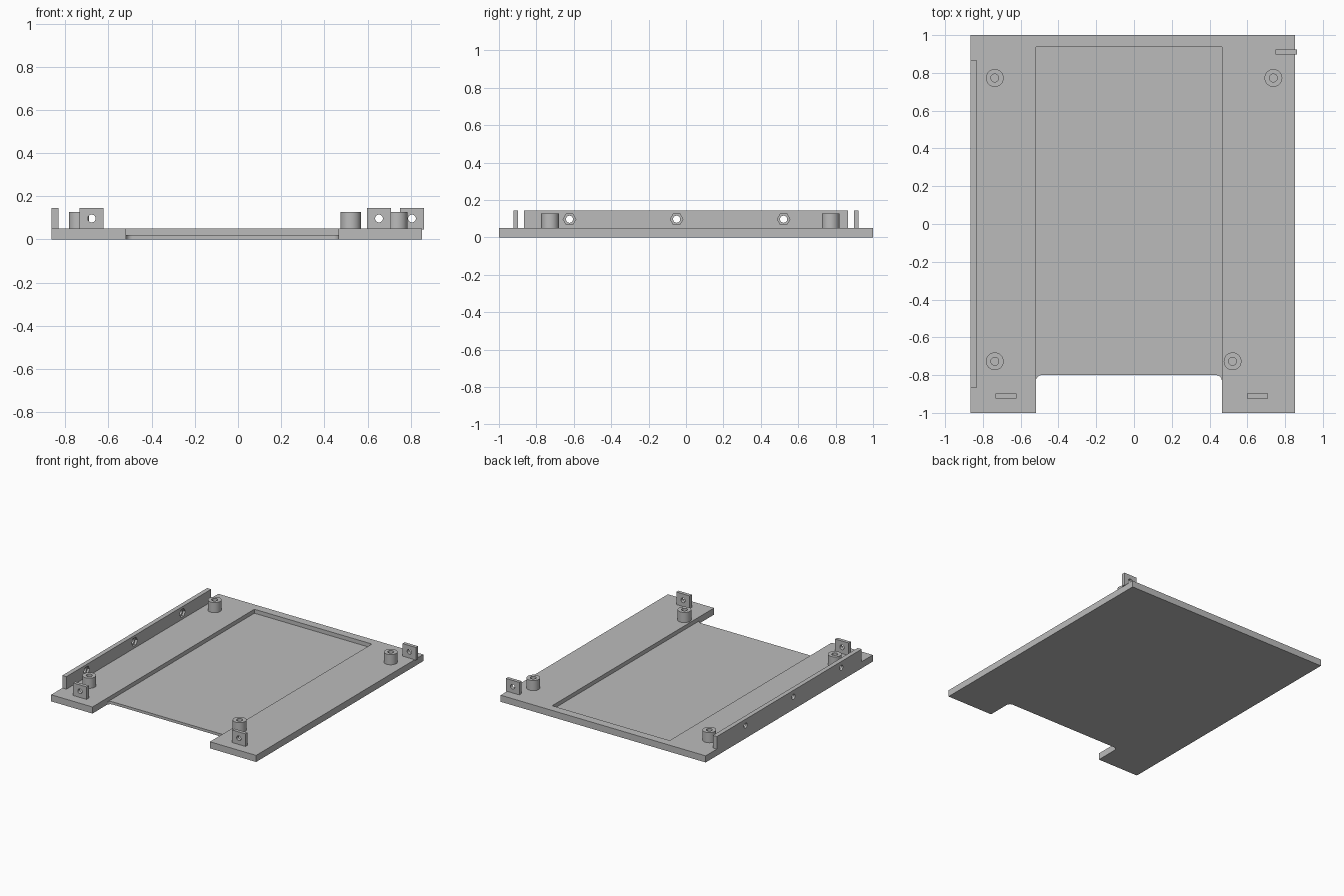
import bpy
from math import pi, radians

cube = bpy.data.objects.get("Cube")
if cube:
    bpy.data.objects.remove(cube, do_unlink=True)

grey = bpy.data.materials.new("matte_grey")
grey.use_nodes = True
grey.diffuse_color = (0.5, 0.5, 0.5, 1)
shader = next(n for n in grey.node_tree.nodes if n.type == "BSDF_PRINCIPLED")
shader.inputs["Base Color"].default_value = grey.diffuse_color


def box(name, x, y, z):
    """Box from three (low, high) ranges."""
    bpy.ops.mesh.primitive_cube_add(size=1)
    ob = bpy.context.object
    ob.name = name
    for v in ob.data.vertices:
        v.co = [r[0] if c < 0 else r[1] for c, r in zip(v.co, (x, y, z))]
    ob.data.materials.append(grey)
    return ob


def rod(name, radius, depth, centre, rotation=(0, 0, 0), sides=32):
    bpy.ops.mesh.primitive_cylinder_add(vertices=sides, radius=radius, depth=depth,
                                        location=centre, rotation=rotation)
    ob = bpy.context.object
    ob.name = name
    ob.data.materials.append(grey)
    return ob


def apply(ob, mod):
    bpy.context.view_layer.objects.active = ob
    bpy.ops.object.modifier_apply(modifier=mod.name)


def cut(ob, cutter):
    """Subtract a cutter, then discard it."""
    mod = ob.modifiers.new("cut", "BOOLEAN")
    mod.operation = "DIFFERENCE"
    mod.solver = "EXACT"
    mod.object = cutter
    apply(ob, mod)
    bpy.data.objects.remove(cutter, do_unlink=True)


def smooth(ob):
    bpy.ops.object.select_all(action="DESELECT")
    ob.select_set(True)
    bpy.context.view_layer.objects.active = ob
    bpy.ops.object.shade_smooth_by_angle(angle=radians(30))


FLOOR, TOP = 0.02, 0.05
WALL_TOP, HOLE_Z = 0.145, 0.097
RECESS_X = (-0.519, 0.465)

# Base plate with a front notch and a shallow recess open to the front
base = box("base_plate", (-0.865, 0.852), (-1, 1), (0, TOP))
notch = box("notch_cutter", RECESS_X, (-1.2, -0.8), (-0.1, 0.2))
bevel = notch.modifiers.new("round", "BEVEL")
bevel.width = 0.03
bevel.segments = 6
bevel.limit_method = "WEIGHT"
weights = notch.data.attributes.new("bevel_weight_edge", "FLOAT", "EDGE")
for e in notch.data.edges:
    a, b = (notch.data.vertices[i].co for i in e.vertices)
    if abs(a.z - b.z) > 0.1 and a.y > -1:
        weights.data[e.index].value = 1
apply(notch, bevel)
cut(base, notch)
cut(base, box("recess_cutter", RECESS_X, (-1.3, 0.937), (FLOOR, 0.3)))
smooth(base)

# Side wall with through holes and hexagonal nut pockets on the inner face
wall = box("side_wall", (-0.865, -0.831), (-0.866, 0.866), (TOP, WALL_TOP))
for y in (-0.623, -0.05, 0.522):
    cut(wall, rod("hole_cutter", 0.019, 0.2, (-0.85, y, HOLE_Z), (0, pi / 2, 0)))
    cut(wall, rod("nut_cutter", 0.034, 0.1, (-0.798, y, HOLE_Z), (0, pi / 2, 0), 6))
smooth(wall)

# Hollow screw posts
for i, (x, y) in enumerate([(-0.737, 0.773), (0.738, 0.773), (-0.737, -0.727), (0.522, -0.727)]):
    post = rod(f"screw_post_{i + 1}", 0.047, 0.077, (x, y, TOP + 0.0385))
    cut(post, rod("bore_cutter", 0.021, 0.3, (x, y, TOP)))
    smooth(post)

# Upright tabs with a screw hole
for name, x, y in [("front_right_tab", -0.678, -0.91), ("front_left_tab", 0.653, -0.91),
                   ("back_left_tab", 0.806, 0.91)]:
    tab = box(name, (x - 0.056, x + 0.056), (y - 0.013, y + 0.013), (TOP - 0.003, WALL_TOP))
    cut(tab, rod("hole_cutter", 0.018, 0.2, (x, y, HOLE_Z), (pi / 2, 0, 0)))
    smooth(tab)
